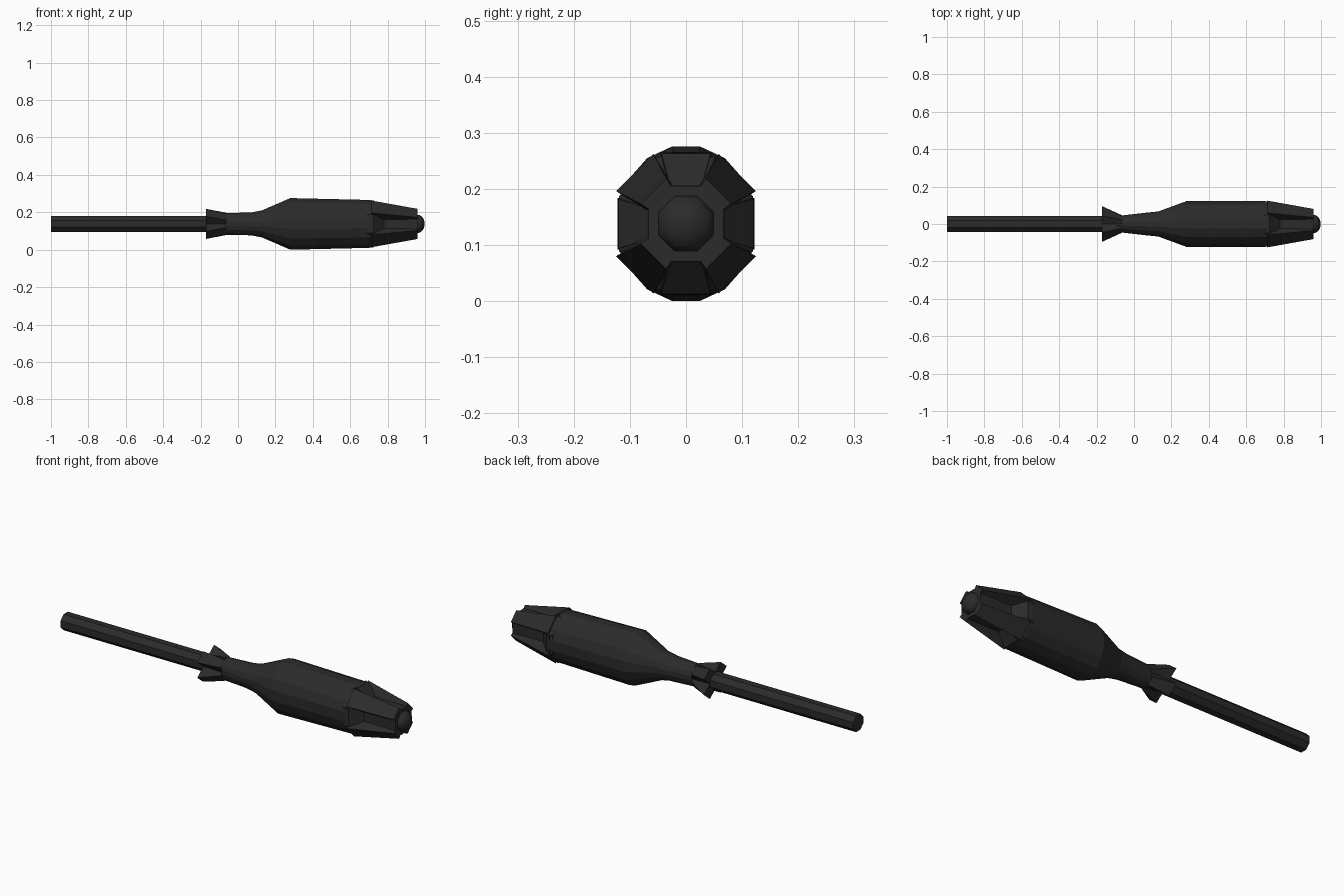
import bpy, bmesh, math
from math import cos, sin, pi

if "Cube" in bpy.data.objects:
    bpy.data.objects.remove(bpy.data.objects["Cube"])

CZ = 0.138  # height of the long axis

black = bpy.data.materials.new("matte_black")
black.diffuse_color = (0.024, 0.024, 0.024, 1)
black.use_nodes = True
black.node_tree.nodes["Principled BSDF"].inputs["Base Color"].default_value = black.diffuse_color


def loft(name, sections, smooth=None):
    """Skin a list of (x, [(y, z), ...]) rings, capping both ends."""
    bm = bmesh.new()
    rings = [[bm.verts.new((x, y, CZ + z)) for y, z in pts] for x, pts in sections]
    n = len(rings[0])
    for a, b in zip(rings, rings[1:]):
        for i in range(n):
            j = (i + 1) % n
            bm.faces.new((a[i], a[j], b[j], b[i]))
    bm.faces.new(rings[0][::-1])
    bm.faces.new(rings[-1])
    bmesh.ops.recalc_face_normals(bm, faces=bm.faces)
    me = bpy.data.meshes.new(name)
    bm.to_mesh(me)
    bm.free()
    me.materials.append(black)
    ob = bpy.data.objects.new(name, me)
    bpy.context.collection.objects.link(ob)
    if smooth:
        bpy.context.view_layer.objects.active = ob
        ob.select_set(True)
        bpy.ops.object.shade_smooth_by_angle(angle=math.radians(smooth))
        ob.select_set(False)
    return ob


def ring(n, ry, rz):
    """Flat-topped polygon with given half width and half height."""
    k = 1 / cos(pi / n)
    return [(ry * k * cos((i + .5) * 2 * pi / n), rz * k * sin((i + .5) * 2 * pi / n))
            for i in range(n)]


def plate(angle, r0, r1, w0, w1):
    """Radial trapezoid: inner/outer radius and half widths, turned to angle."""
    c, s = cos(angle), sin(angle)
    return [(r * c - t * s, r * s + t * c)
            for r, t in ((r0, -w0), (r1, -w1), (r1, w1), (r0, w0))]


# shaft
loft("shaft", [(x, ring(8, .042, .042)) for x in (-1, -.05)])

# grip: neck swelling into the main body
loft("grip", [(x, ring(16, ry, rz)) for x, ry, rz in (
    (-.09, .043, .057), (-.07, .045, .058), (.07, .061, .061), (.13, .067, .073),
    (.28, .122, .138), (.70, .122, .128), (.715, .119, .125))])

# flared collar: four corner prongs with notches between them
def prongs(py, pz, qy, qz, notch_y, notch_z):
    quarter = [(notch_y, 0), (py, pz), (qy, qz)]
    out = []
    for sy, sz, rev in ((1, 1, 0), (-1, 1, 1), (-1, -1, 0), (1, -1, 1)):
        start = (0, sz * notch_z) if rev else (sy * notch_y, 0)
        pts = [(sy * a, sz * b) for a, b in quarter[1:]]
        out += [start] + (pts[::-1] if rev else pts)
    return out

loft("collar", [(-.17, prongs(.095, .04, .045, .08, .045, .045)),
                (-.065, prongs(.044, .02, .022, .056, .047, .06))])

# head: octagonal core with sloped shoulder
loft("head_core", [(x, ring(8, r, r)) for x, r in
                   ((.69, .119), (.72, .119), (.78, .069), (.96, .067))])

# eight shoulder and jaw plates round the head
for i in range(4):
    a = i * pi / 2
    loft(f"shoulder_{i + 1}", [(.71, plate(a, .03, .122 if i % 2 == 0 else .127, .025, .046)),
                               (.725, plate(a, .03, .12 if i % 2 == 0 else .125, .025, .044)),
                               (.78, plate(a, .03, .069, .025, .028))])
    d = a + pi / 4
    loft(f"jaw_{i + 1}", [(.715, plate(d, .03, .129, .025, .047)),
                          (.96, plate(d, .03, .082, .022, .032))])

# rounded end cap
loft("end_cap", [(.95, ring(8, .049, .049))] +
     [(.96 + .038 * sin(t), ring(8, .049 * cos(t), .049 * cos(t)))
      for t in (0, .35, .7, 1.05, 1.35, 1.52)] , smooth=50)
